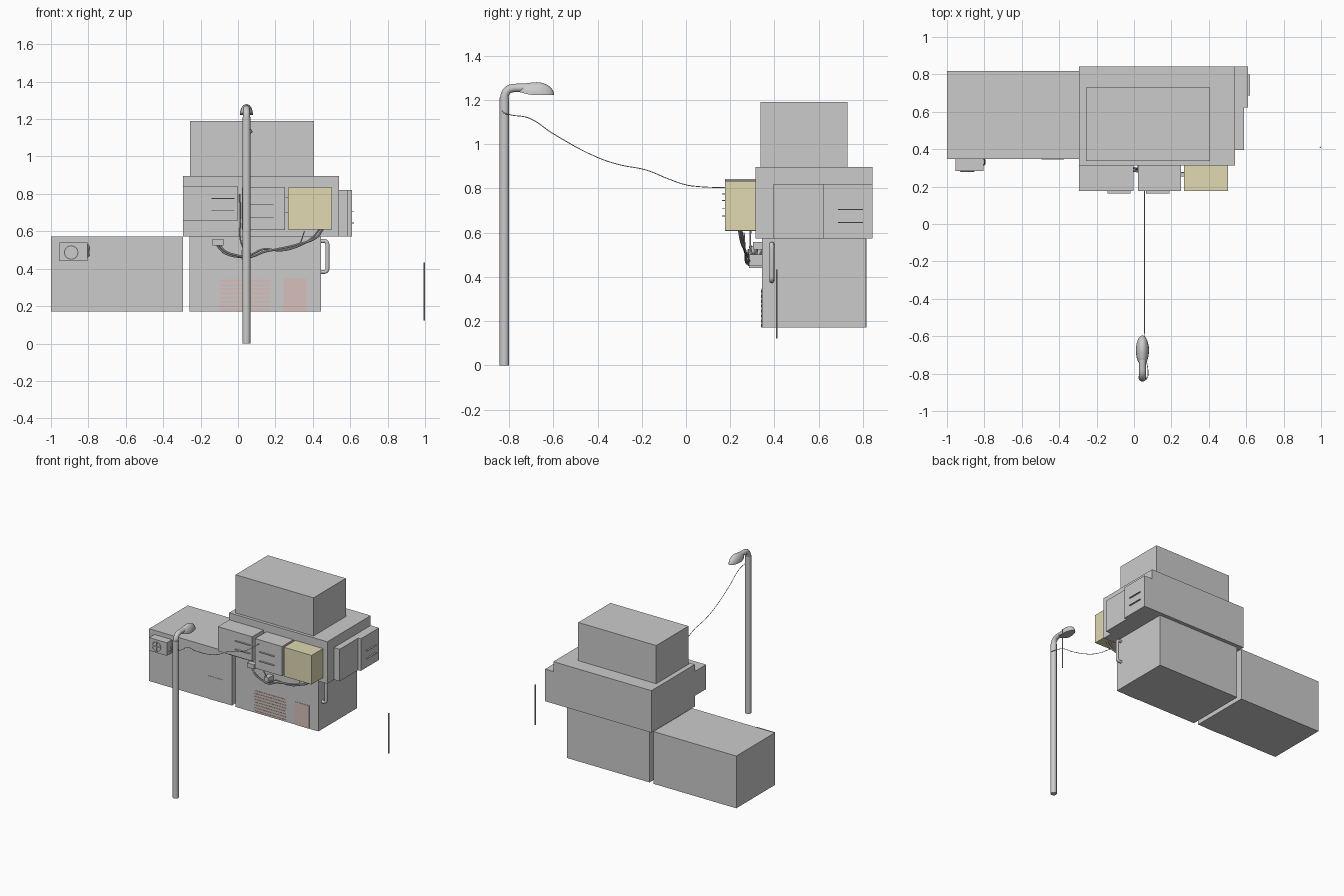
import bpy, bmesh, math
from mathutils import Vector

if "Cube" in bpy.data.objects:
    bpy.data.objects.remove(bpy.data.objects["Cube"])


def material(name, rgb):
    m = bpy.data.materials.new(name)
    m.diffuse_color = (*rgb, 1)
    m.use_nodes = True
    m.node_tree.nodes["Principled BSDF"].inputs["Base Color"].default_value = m.diffuse_color
    return m


TAN = material("tan_panel", (0.75, 0.69, 0.45))
RUST = material("rust_panel", (0.68, 0.53, 0.50))


def add_mesh(name, bm, mat=None):
    me = bpy.data.meshes.new(name)
    bm.to_mesh(me)
    bm.free()
    ob = bpy.data.objects.new(name, me)
    bpy.context.collection.objects.link(ob)
    if mat:
        me.materials.append(mat)
    return ob


def smooth(ob):
    bpy.ops.object.select_all(action='DESELECT')
    ob.select_set(True)
    bpy.context.view_layer.objects.active = ob
    bpy.ops.object.shade_smooth_by_angle(angle=math.radians(40))


def box(name, x, y, z, mat=None):
    """Box from (min, max) pairs."""
    bm = bmesh.new()
    bmesh.ops.create_cube(bm, size=1)
    for v in bm.verts:
        v.co = [(r[0] + r[1]) / 2 + c * (r[1] - r[0]) for r, c in zip((x, y, z), v.co)]
    return add_mesh(name, bm, mat)


def tube(name, pts, r, kind='BEZIER', sides=2):
    """Round tube along a path, turned into a mesh."""
    cu = bpy.data.curves.new(name, 'CURVE')
    cu.dimensions = '3D'
    cu.bevel_depth, cu.bevel_resolution = r, sides
    cu.use_fill_caps, cu.resolution_u = True, 6
    sp = cu.splines.new(kind)
    if kind == 'BEZIER':
        sp.bezier_points.add(len(pts) - 1)
        for bp, p in zip(sp.bezier_points, pts):
            bp.co = p
            bp.handle_left_type = bp.handle_right_type = 'AUTO'
    else:
        sp.points.add(len(pts) - 1)
        for q, p in zip(sp.points, pts):
            q.co = (*p, 1)
    tmp = bpy.data.objects.new(name + "_path", cu)
    bpy.context.collection.objects.link(tmp)
    bpy.context.view_layer.update()
    me = bpy.data.meshes.new_from_object(tmp.evaluated_get(bpy.context.evaluated_depsgraph_get()))
    bpy.data.objects.remove(tmp)
    ob = bpy.data.objects.new(name, me)
    bpy.context.collection.objects.link(ob)
    smooth(ob)
    return ob


def rounded(pts, rad, n=5):
    """Path with its inner corners rounded."""
    pts = [Vector(p) for p in pts]
    out = [pts[0]]
    for a, b, c in zip(pts, pts[1:], pts[2:]):
        p, q = b + (a - b).normalized() * rad, b + (c - b).normalized() * rad
        centre = p + q - b
        for i in range(n + 1):
            t = i / n * math.pi / 2
            out.append(centre + (p - centre) * math.cos(t) + (q - centre) * math.sin(t))
    return out + [pts[-1]]


# main building blocks
box("left_lower_block", (-1, -0.295), (0.347, 0.817), (0.17, 0.572))
box("right_lower_block", (-0.26, 0.445), (0.343, 0.814), (0.17, 0.573))
box("middle_storey", (-0.295, 0.54), (0.314, 0.842), (0.573, 0.896))
box("top_storey", (-0.257, 0.407), (0.337, 0.729), (0.896, 1.19))

# projecting bays, front and right side
box("front_bay_left", (-0.295, -0.002), (0.176, 0.314), (0.662, 0.842))
box("front_bay_left_ledge", (-0.295, -0.002), (0.176, 0.314), (0.654, 0.662))
box("front_bay_middle", (0.022, 0.252), (0.176, 0.314), (0.612, 0.835))
box("front_bay_middle_ledge", (0.022, 0.252), (0.176, 0.314), (0.607, 0.612))
box("front_bay_tan", (0.267, 0.503), (0.176, 0.314), (0.61, 0.834), TAN)
box("bay_link", (0.252, 0.267), (0.255, 0.275), (0.70, 0.78))
box("side_bay_front", (0.54, 0.588), (0.396, 0.622), (0.573, 0.82))
box("side_bay_back", (0.54, 0.61), (0.622, 0.842), (0.573, 0.82))

# paired thin shades on the bays
for name, x0, zs in (("left", -0.142, (0.775, 0.71)), ("middle", 0.065, (0.745, 0.675))):
    for i, z in enumerate(zs):
        box(f"shade_{name}_{i}", (x0, x0 + 0.124), (0.163, 0.178), (z - 0.002, z + 0.002))
for i, z in enumerate((0.705, 0.645)):
    box(f"shade_side_{i}", (0.608, 0.621), (0.686, 0.80), (z - 0.002, z + 0.002))

# doors and slatted shutter
box("left_door", (-0.495, -0.375), (0.3445, 0.35), (0.17, 0.347))
box("right_door", (0.243, 0.367), (0.3405, 0.346), (0.17, 0.347), RUST)
for i in range(8):
    z = 0.172 + i * 0.0222
    box(f"shutter_slat_{i}", (-0.098, 0.17), (0.340, 0.346), (z, z + 0.014), RUST)

# air conditioner with fan grille and hose
box("air_conditioner", (-0.955, -0.805), (0.284, 0.347), (0.44, 0.54))
ring = [(-0.892 + 0.036 * math.cos(a), 0.282, 0.487 + 0.036 * math.sin(a))
        for a in (k * math.tau / 24 for k in range(25))]
tube("fan_ring", ring, 0.003, 'POLY', 1)
box("fan_bar_across", (-0.928, -0.856), (0.280, 0.284), (0.485, 0.489))
box("fan_bar_upright", (-0.894, -0.890), (0.280, 0.284), (0.451, 0.523))
tube("air_hose", [(-0.808, 0.315, 0.46), (-0.799, 0.32, 0.47), (-0.798, 0.335, 0.50),
                  (-0.80, 0.35, 0.53)], 0.004)

# junction boxes and hanging cables
box("junction_box", (-0.135, -0.077), (0.303, 0.345), (0.524, 0.558))
box("cable_clamp", (0.02, 0.06), (0.285, 0.345), (0.45, 0.50))
tube("cable_thick", [(-0.10, 0.322, 0.53), (-0.07, 0.30, 0.495), (0.0, 0.285, 0.47),
                     (0.06, 0.275, 0.462), (0.14, 0.27, 0.49), (0.22, 0.27, 0.506),
                     (0.32, 0.262, 0.53), (0.42, 0.248, 0.568), (0.455, 0.24, 0.615)], 0.006)
tube("cable_lower", [(-0.115, 0.322, 0.53), (-0.08, 0.315, 0.49), (0.0, 0.30, 0.463),
                     (0.06, 0.285, 0.472), (0.14, 0.28, 0.505), (0.22, 0.275, 0.497),
                     (0.30, 0.27, 0.512), (0.39, 0.258, 0.56), (0.44, 0.25, 0.615)], 0.005)
tube("cable_branch", [(0.20, 0.275, 0.503), (0.28, 0.27, 0.507), (0.325, 0.267, 0.53),
                      (0.355, 0.262, 0.60)], 0.003)
tube("cable_drop", [(0.01, 0.295, 0.80), (0.012, 0.295, 0.65), (0.012, 0.29, 0.56),
                    (0.04, 0.30, 0.48)], 0.004)

# drain pipe on the right wall
tube("side_pipe", rounded([(0.44, 0.388, 0.548), (0.478, 0.388, 0.548),
                           (0.478, 0.388, 0.383), (0.44, 0.388, 0.383)], 0.016), 0.011, 'POLY', 3)

# detached rod on the far right
tube("loose_rod", [(0.996, 0.41, 0.122), (0.996, 0.41, 0.433)], 0.004, 'POLY', 1)

# street lamp: bent pole and half-domed head
tube("lamp_pole", [(0.045, -0.821, 0), (0.045, -0.821, 1.21)], 0.022, 'POLY', 4)
tube("lamp_arm", rounded([(0.045, -0.821, 1.19), (0.045, -0.821, 1.253),
                          (0.045, -0.72, 1.255)], 0.042), 0.019, 'POLY', 4)
bm = bmesh.new()
bmesh.ops.create_uvsphere(bm, u_segments=24, v_segments=16, radius=1)
cut = bmesh.ops.bisect_plane(bm, geom=bm.verts[:] + bm.edges[:] + bm.faces[:],
                             plane_co=(0, 0, 0), plane_no=(0, 0, 1), clear_inner=True)
bmesh.ops.holes_fill(bm, edges=[e for e in bm.edges if e.is_boundary])
for v in bm.verts:
    v.co = (0.045 + v.co.x * 0.035, -0.676 + v.co.y * 0.08, 1.222 + v.co.z * 0.058)
    v.co.z += 0.014 * max(0, (-0.70 - v.co.y) / 0.056)
smooth(add_mesh("lamp_head", bm))

# power line from lamp to building
tube("power_line", [(0.05, -0.835, 1.165), (0.07, -0.825, 1.142), (0.075, -0.79, 1.132),
                    (0.062, -0.71, 1.118), (0.057, -0.6, 1.047), (0.056, -0.4, 0.94),
                    (0.056, -0.3, 0.907), (0.056, -0.18, 0.883), (0.056, -0.08, 0.843),
                    (0.056, 0.0, 0.816), (0.056, 0.06, 0.808), (0.056, 0.18, 0.803)], 0.002)
